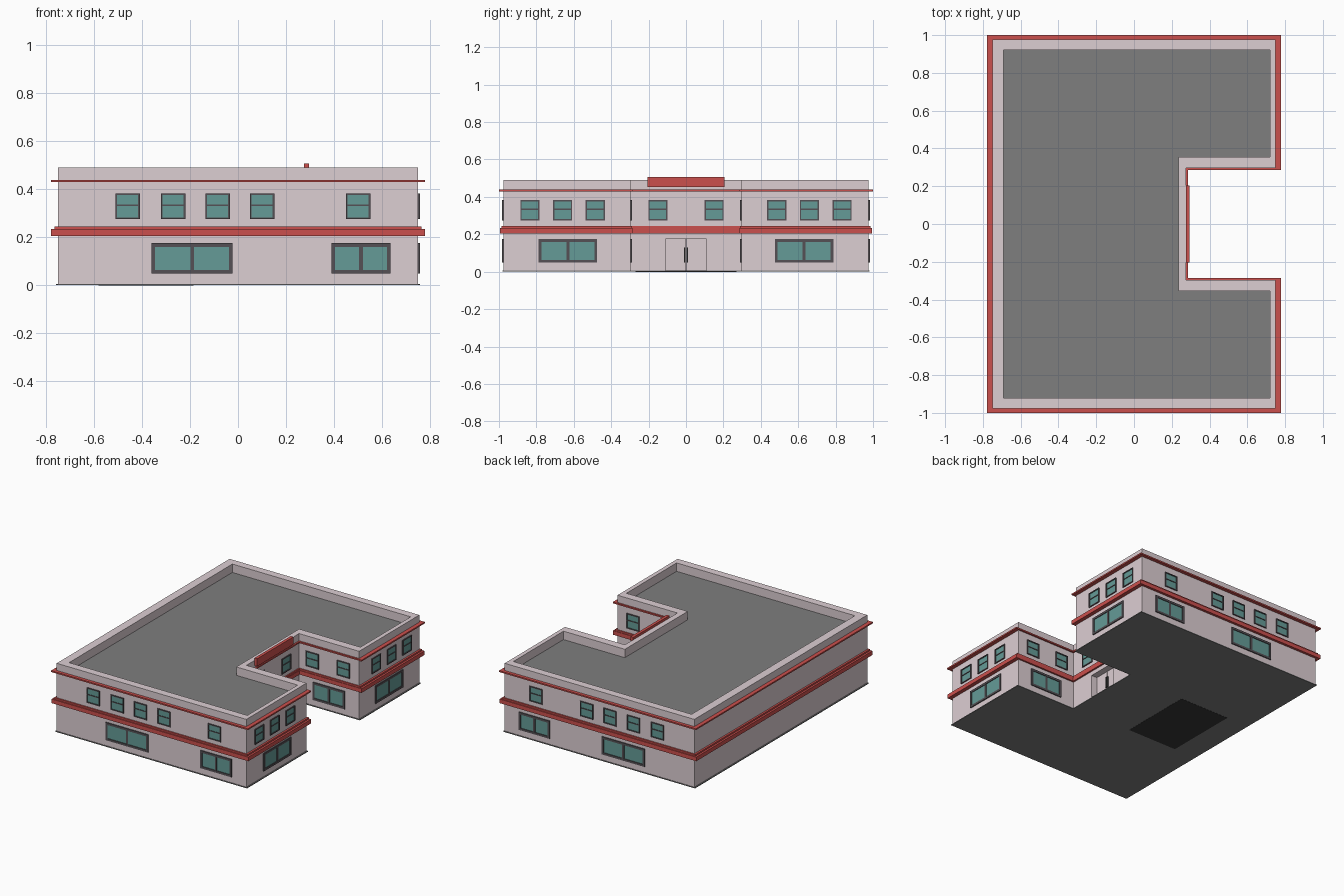
import bpy, bmesh
from mathutils import Vector

if "Cube" in bpy.data.objects:
    bpy.data.objects.remove(bpy.data.objects["Cube"])


def material(name, rgb):
    m = bpy.data.materials.new(name)
    m.diffuse_color = (*rgb, 1)
    m.use_nodes = True
    m.node_tree.nodes["Principled BSDF"].inputs["Base Color"].default_value = m.diffuse_color
    return m


WALL = material("wall_pink", (0.72, 0.62, 0.65))
RED = material("trim_red", (0.6, 0.08, 0.075))
GLASS = material("teal_glass", (0.13, 0.33, 0.31))
FRAME = material("frame_grey", (0.09, 0.08, 0.09))
ROOF = material("roof_grey", (0.21, 0.21, 0.21))
DARK = material("dark_grey", (0.04, 0.04, 0.04))


def finish(name, bm, mats):
    bmesh.ops.recalc_face_normals(bm, faces=bm.faces)
    me = bpy.data.meshes.new(name)
    bm.to_mesh(me)
    bm.free()
    for m in mats:
        me.materials.append(m)
    ob = bpy.data.objects.new(name, me)
    bpy.context.collection.objects.link(ob)
    return ob


def outline(dx, dy, dn, x1=None):
    """C-shaped footprint grown by dx, dy outside and dn inside the notch."""
    l, r, y = -0.75 - dx, (0.75 + dx if x1 is None else x1), 0.977 + dy
    nx, ny = 0.275 + dn, 0.297 - dn
    return [(l, -y), (r, -y), (r, -ny), (nx, -ny), (nx, ny), (r, ny), (r, y), (l, y)]


def loft(bm, a, b):
    for i in range(len(a)):
        j = (i + 1) % len(a)
        bm.faces.new((a[i], a[j], b[j], b[i]))


def loop(bm, pts, z):
    return [bm.verts.new((x, y, z)) for x, y in pts]


def ring(name, dx, dy, dn, z0, z1, mat):
    """Band wrapped around the whole footprint."""
    bm = bmesh.new()
    out, inn = outline(dx, dy, dn), outline(-0.005, -0.005, -0.005)
    ls = [loop(bm, out, z0), loop(bm, out, z1), loop(bm, inn, z1), loop(bm, inn, z0)]
    for i in range(4):
        loft(bm, ls[i], ls[(i + 1) % 4])
    return finish(name, bm, [mat])


def add_box(bm, lo, hi):
    vs = bmesh.ops.create_cube(bm, size=1)["verts"]
    lo, hi = Vector(lo), Vector(hi)
    for v in vs:
        v.co = Vector([(lo[i] + hi[i]) / 2 + v.co[i] * (hi[i] - lo[i]) for i in range(3)])


def box(name, lo, hi, mat):
    bm = bmesh.new()
    add_box(bm, lo, hi)
    return finish(name, bm, [mat])


# Walls with parapet and sunken roof
bm = bmesh.new()
low = loop(bm, outline(0, 0, 0), 0.005)
top = loop(bm, outline(0, 0, 0), 0.49)
inner = outline(-0.06, -0.055, -0.04, x1=0.72)
inner = [(x, y + (0.018 if y > 0 else -0.018)) if abs(y) < 0.5 else (x, y) for x, y in inner]
rim, deck = loop(bm, inner, 0.49), loop(bm, inner, 0.43)
for a, b in ((low, top), (top, rim), (rim, deck)):
    loft(bm, a, b)
bm.faces.new(low)
bm.faces.new(deck).material_index = 1
walls = finish("walls_and_roof", bm, [WALL, ROOF])

# Entrance recess cut into the notch wall
cutter = box("door_cutter", (0.22, -0.11, 0.006), (0.35, 0.11, 0.175), WALL)
cutter.hide_render = True
cutter.hide_viewport = True
mod = walls.modifiers.new("door_recess", "BOOLEAN")
mod.operation, mod.object, mod.solver = "DIFFERENCE", cutter, "EXACT"

# Base slab with dark floor patch beneath
bm = bmesh.new()
a, b = loop(bm, outline(0.008, 0.004, 0.004), 0), loop(bm, outline(0.008, 0.004, 0.004), 0.006)
loft(bm, a, b)
bm.faces.new(a)
bm.faces.new(b)
finish("base_slab", bm, [ROOF])
box("floor_patch", (-0.58, -0.27, 0.0), (-0.185, 0.27, 0.002), DARK).location.z = -0.001

# Red trim bands
ring("upper_band", 0.028, 0.023, 0.012, 0.429, 0.439, RED)
ring("lower_band", 0.028, 0.018, 0.012, 0.205, 0.234, RED)
ring("lower_band_cap", 0.014, 0.01, 0.008, 0.234, 0.245, RED)

# Double door and handles
for s, side in ((-1, "right"), (1, "left")):
    y = sorted((s * 0.002, s * 0.109))
    box(f"door_leaf_{side}", (0.221, y[0], 0.007), (0.23, y[1], 0.174), WALL)
    y = sorted((s * 0.004, s * 0.01))
    box(f"door_handle_{side}", (0.23, y[0], 0.05), (0.24, y[1], 0.13), DARK)

# Plain sign panel above the entrance
box("sign_panel", (0.274, -0.205, 0.452), (0.295, 0.205, 0.507), RED)

# Windows: framed panes placed on a wall plane
frames, panes = bmesh.new(), bmesh.new()


def window(axis, plane, sign, u0, u1, z0, z1, tall_split, t):
    """axis 0: wall faces x, axis 1: wall faces y; sign is the outward direction."""
    def put(bm, ua, ub, za, zb, depth):
        n0, n1 = sorted((plane - sign * 0.002, plane + sign * depth))
        if axis == 0:
            add_box(bm, (n0, ua, za), (n1, ub, zb))
        else:
            add_box(bm, (ua, n0, za), (ub, n1, zb))
    d = 0.007
    put(panes, u0 + t, u1 - t, z0 + t, z1 - t, 0.002)
    put(frames, u0, u0 + t, z0, z1, d)
    put(frames, u1 - t, u1, z0, z1, d)
    put(frames, u0 + t, u1 - t, z0, z0 + t, d)
    put(frames, u0 + t, u1 - t, z1 - t, z1, d)
    um, zm = (u0 + u1) / 2, (z0 + z1) / 2
    if tall_split:
        put(frames, um - t * 0.5, um + t * 0.5, z0 + t, z1 - t, d - 0.001)
    else:
        put(frames, u0 + t, u1 - t, zm + 0.002, zm + 0.008, d - 0.001)


def upper(axis, plane, sign, c):
    window(axis, plane, sign, c - 0.051, c + 0.051, 0.275, 0.383, False, 0.007)


def lower(axis, plane, sign, u0, u1):
    window(axis, plane, sign, u0, u1, 0.048, 0.175, True, 0.015)


for s in (-1, 1):
    for c in (-0.46, -0.27, -0.085, 0.1, 0.5):       # long side walls
        upper(1, s * 0.977, s, c)
    lower(1, s * 0.977, s, -0.36, -0.022)
    lower(1, s * 0.977, s, 0.39, 0.635)
    for c in (0.485, 0.66, 0.835):                   # wing ends
        upper(0, 0.75, 1, s * c)
    lower(0, 0.75, 1, *sorted((s * 0.475, s * 0.788)))
    upper(0, 0.275, 1, s * 0.15)                     # notch back wall
    for c in (0.38, 0.625):                          # notch side walls
        upper(1, s * 0.297, -s, c)
    lower(1, s * 0.297, -s, 0.385, 0.64)
finish("window_frames", frames, [FRAME])
finish("window_panes", panes, [GLASS])
